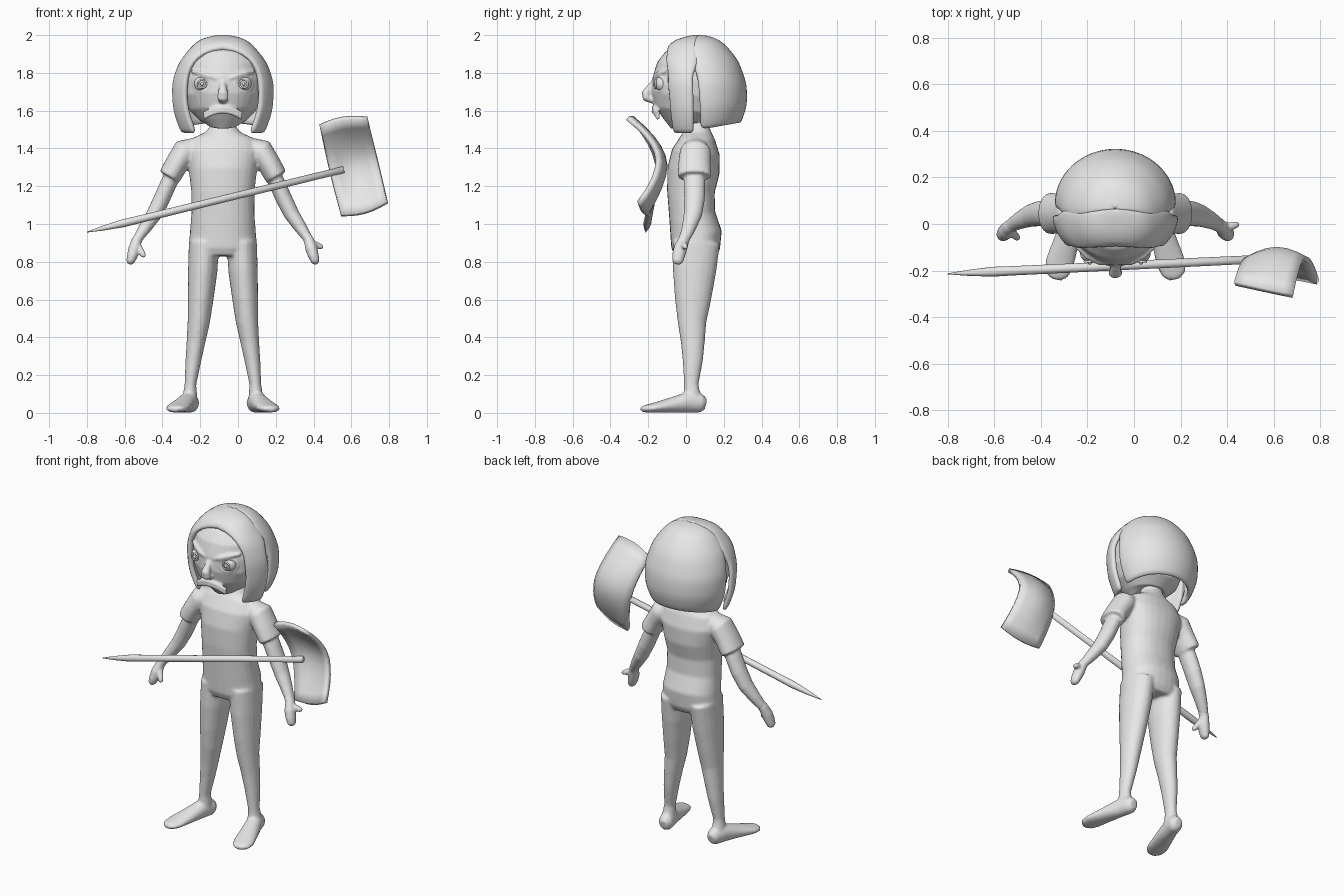
import bpy, bmesh, math
from mathutils import Vector

if "Cube" in bpy.data.objects:
    bpy.data.objects.remove(bpy.data.objects["Cube"])

CX = -0.08  # the figure stands slightly left of the origin
grey = bpy.data.materials.new("plain_grey")
grey.diffuse_color = (0.8, 0.8, 0.8, 1)
grey.use_nodes = True
grey.node_tree.nodes["Principled BSDF"].inputs["Base Color"].default_value = grey.diffuse_color


def finish(name, bm, x=CX):
    me = bpy.data.meshes.new(name)
    bm.to_mesh(me)
    bm.free()
    me.shade_smooth()
    me.materials.append(grey)
    ob = bpy.data.objects.new(name, me)
    ob.location.x = x
    bpy.context.collection.objects.link(ob)
    return ob


def tube(bm, path, ref=(0, 1, 0), n=20, power=1.0):
    """Closed tube through (x, y, z, side radius, radius along ref)."""
    pts = [Vector(p[:3]) for p in path]
    rings = []
    for i, p in enumerate(path):
        t = (pts[min(i + 1, len(pts) - 1)] - pts[max(i - 1, 0)]).normalized()
        b = Vector(ref)
        b = (b - t * b.dot(t)).normalized()
        a = b.cross(t)
        ring = []
        for k in range(n):
            c, s = math.cos(2 * math.pi * k / n), math.sin(2 * math.pi * k / n)
            c, s = (math.copysign(abs(v) ** power, v) for v in (c, s))
            ring.append(bm.verts.new(pts[i] + a * c * p[3] + b * s * p[4]))
        rings.append(ring)
    faces = [bm.faces.new(rings[0]), bm.faces.new(rings[-1][::-1])]
    for r, q in zip(rings, rings[1:]):
        for k in range(n):
            m = (k + 1) % n
            faces.append(bm.faces.new((r[k], q[k], q[m], r[m])))
    bmesh.ops.recalc_face_normals(bm, faces=faces)


def slices(rows):
    """Horizontal slices (z, half width, front y, back y) to a tube path."""
    return [(0, (f + b) / 2, z, w, (b - f) / 2) for z, w, f, b in rows]


def fuse(ob, voxel, smooth):
    m = ob.modifiers.new("fuse", 'REMESH')
    m.mode, m.voxel_size, m.use_smooth_shade = 'VOXEL', voxel, True
    m = ob.modifiers.new("soften", 'SMOOTH')
    m.factor, m.iterations = 0.5, smooth


def grid(name, nu, nv, fn, x=CX):
    bm = bmesh.new()
    v = [[bm.verts.new(fn(i / nu, j / nv)) for j in range(nv + 1)] for i in range(nu + 1)]
    for i in range(nu):
        for j in range(nv):
            bm.faces.new((v[i][j], v[i][j + 1], v[i + 1][j + 1], v[i + 1][j]))
    return finish(name, bm, x)


def interp(table, z):
    for a, b in zip(table, table[1:]):
        if z <= b[0]:
            f = max(0, (z - a[0]) / (b[0] - a[0]))
            return [p + (q - p) * f for p, q in zip(a[1:], b[1:])]
    return list(table[-1][1:])


# Body: torso, legs, feet, sleeves and arms fused into one skin
bm = bmesh.new()
tube(bm, slices([(1.6, .06, 0, .12), (1.52, .065, 0, .12), (1.485, .095, -.015, .135),
                 (1.45, .17, -.035, .155), (1.38, .2, -.075, .18), (1.28, .18, -.1, .178),
                 (1.17, .167, -.1, .152), (1.05, .167, -.09, .155), (.95, .175, -.083, .19),
                 (.87, .182, -.078, .18), (.83, .16, -.06, .16)]), power=.9, n=28)
for s in (-1, 1):
    tube(bm, [(s * x, y, z, a, b) for x, y, z, a, b in [
        (.1, .055, .9, .08, .125), (.107, .045, .75, .078, .115), (.118, .037, .6, .068, .096),
        (.128, .032, .48, .059, .076), (.142, .036, .38, .05, .064), (.156, .036, .28, .042, .054),
        (.172, .028, .15, .031, .038), (.175, .035, .06, .042, .05)]])
    tube(bm, [(s * x, y, z, a, b) for x, y, z, a, b in [
        (.165, .105, .045, .025, .03), (.167, .08, .051, .043, .05), (.185, .01, .056, .048, .055),
        (.212, -.08, .041, .056, .04), (.24, -.17, .027, .063, .026), (.252, -.215, .022, .052, .02),
        (.258, -.238, .02, .025, .012)]], ref=(0, 0, 1))
    tube(bm, [(s * x, y, z, a, b) for x, y, z, a, b in [
        (.14, .05, 1.41, .05, .06), (.2, .05, 1.385, .07, .083),
        (.243, .045, 1.32, .062, .086), (.283, .045, 1.25, .06, .09)]])
    tube(bm, [(s * x, y, z, a, b) for x, y, z, a, b in [
        (.23, .045, 1.33, .04, .05), (.285, .045, 1.22, .044, .057), (.325, .045, 1.13, .044, .055),
        (.365, .036, 1.05, .041, .049), (.412, .015, .98, .034, .038), (.452, -.008, .92, .025, .029)]])
fuse(finish("body", bm), .009, 4)

# Hands: a mitten of fingers and a thumb, thumbs differ per side
for side, s, thumb in (("left", -1, (.415, -.065, .825)), ("right", 1, (.53, .0, .875))):
    bm = bmesh.new()
    tube(bm, [(s * x, y, z, a, b) for x, y, z, a, b in [
        (.435, .0, .945, .026, .03), (.455, -.012, .915, .027, .03), (.468, -.03, .87, .032, .036),
        (.48, -.04, .83, .028, .034), (.49, -.045, .8, .022, .028), (.493, -.047, .787, .01, .014)]])
    p, q = Vector((s * .46, -.02, .9)), Vector((s * thumb[0], thumb[1], thumb[2]))
    tube(bm, [(*p.lerp(q, f), r, r) for f, r in ((0, .02), (.5, .018), (.85, .015), (1, .008))], n=12)
    fuse(finish(side + "_hand", bm), .006, 3)

# Head with nose, angry brows, eye rims and frowning lips
bm = bmesh.new()
tube(bm, slices([(1.525, .08, -.08, .1), (1.545, .12, -.12, .13), (1.6, .175, -.165, .2),
                 (1.68, .207, -.182, .22), (1.76, .214, -.178, .235), (1.85, .2, -.152, .22),
                 (1.91, .155, -.11, .18), (1.945, .09, -.05, .12)]), n=32)
tube(bm, [(0, -.15, 1.77, .016, .015), (0, -.185, 1.73, .018, .018), (0, -.212, 1.69, .028, .024),
          (0, -.212, 1.67, .03, .022), (0, -.17, 1.65, .02, .015)])


def face_y(x):
    return .03 - .208 * math.sqrt(max(0, 1 - (x / .216) ** 2))


lips = ((.004, .012), (-.016, .012))
for dz, r in lips:
    row = []
    for k in range(9):
        x = (k - 4) / 4 * .1
        row.append((x, face_y(x) + .008, 1.612 - 3.4 * x * x + dz, r, r))
    tube(bm, row, ref=(0, 0, 1), n=10)
for s in (-1, 1):
    tube(bm, [(s * x, face_y(x) + .004, z, r, r) for x, z, r in (
        (.03, 1.768, .008), (.07, 1.783, .014), (.12, 1.8, .013), (.165, 1.808, .008))],
        ref=(0, 0, 1), n=10)
    ring = []
    for k in range(17):
        t = 2 * math.pi * k / 16
        x = .11 + .046 * math.cos(t)
        ring.append((s * x, face_y(x) + .002, 1.742 + .04 * math.sin(t), .007, .007))
    tube(bm, ring, n=8)
fuse(finish("head", bm), .007, 3)

# Eyes: ball, iris ring and pupil
for s, side in ((-1, "left"), (1, "right")):
    x = CX + s * .11
    parts = []
    bpy.ops.mesh.primitive_uv_sphere_add(segments=20, ring_count=12, radius=.042, location=(x, -.124, 1.742))
    parts.append((bpy.context.object, "eyeball"))
    bpy.ops.mesh.primitive_torus_add(major_radius=.022, minor_radius=.005, major_segments=20, minor_segments=8,
                                     location=(x, -.161, 1.742), rotation=(math.pi / 2, 0, 0))
    parts.append((bpy.context.object, "iris"))
    bpy.ops.mesh.primitive_uv_sphere_add(segments=12, ring_count=8, radius=.009, location=(x, -.165, 1.742))
    parts.append((bpy.context.object, "pupil"))
    for ob, label in parts:
        ob.name = f"{side}_{label}"
        ob.data.shade_smooth()
        ob.data.materials.append(grey)

# Hair: a bob with two front locks over a back shell
SHAPE = [(1.47, .212, -.105, .29), (1.6, .258, -.14, .325), (1.74, .264, -.155, .323),
         (1.86, .228, -.152, .282), (1.94, .17, -.108, .22), (1.98, .12, -.05, .17),
         (1.997, .06, .01, .12), (2.003, .001, .064, .066)]
OPENING = [(1.47, .15), (1.52, .168), (1.6, .196), (1.7, .206), (1.8, .193), (1.86, .165),
           (1.91, .11), (1.945, 0), (2.01, 0)]
LEVELS = [1.475, 1.53, 1.6, 1.67, 1.74, 1.8, 1.86, 1.91, 1.945, 1.975, 1.99, 2.0, 2.003]


def hair_point(z, a, grow):
    w, f, b = interp(SHAPE, z)
    c, s = math.cos(a), math.sin(a)
    e = .75 if c > 0 else 1
    x = (w + grow) * abs(s) ** e
    y = (f + b) / 2 - math.copysign(abs(c) ** e, c) * (b - f) / 2
    if abs(a - math.pi) < 1e-4 or a < 1e-4:
        x = 0
    lift = max(0, 1.75 - z) / .28 * (.02 + .035 * max(0, -c)) if grow == 0 else 0
    return (x, y, z + lift)


def lock(u, v):
    z = LEVELS[round(u * 12)]
    w = interp(SHAPE, z)[0]
    start = math.asin(min(1, (interp(OPENING, z)[0] / w)) ** (1 / .75))
    end = math.radians(interp([(1.47, 80), (1.8, 84), (1.87, 92), (2.01, 92)], z)[0])
    return hair_point(z, start + (end - start) * v, .012 * min(1, max(.01, (1.9 - z) / .1)) * v + 1e-6)


def back(u, v):
    z = LEVELS[round(u * 12)]
    start = math.radians(interp([(1.47, 88), (1.8, 88), (1.87, 84), (2.01, 84)], z)[0])
    return hair_point(z, start + (math.pi - start) * v, 0)


for name, fn, n in (("front_hair", lock, 6), ("back_hair", back, 8)):
    ob = grid(name, 12, n, fn)
    ob.modifiers.new("mirror", 'MIRROR')
    m = ob.modifiers.new("thickness", 'SOLIDIFY')
    m.thickness, m.offset = .03, -1
    m = ob.modifiers.new("round", 'SUBSURF')
    m.levels = m.render_levels = 1

# Shovel handle with a pointed end
bm = bmesh.new()
p, q = Vector((-.8, -.214, .957)), Vector((.56, -.15, 1.288))
tube(bm, [(*p.lerp(q, f), r, r) for f, r in
          ((0, .002), (.06, .012), (.14, .021), (.2, .02), (1, .018))], n=12)
finish("shovel_handle", bm, 0)


# Shovel blade: wide scoop, edges curling to the front
def blade(u, v):
    t = 2 * v - 1
    lo = Vector((.545 + .245 * u, 0, 1.045 + .07 * u))
    hi = Vector((.432 + .25 * u, 0, 1.52 + .04 * u))
    pos = lo.lerp(hi, v)
    bow = .02 * math.sin(math.pi * u)
    pos += (hi - lo).normalized() * bow * t
    mid = -.15 + .04 * math.sin(math.pi * u)
    edge = (-.255 - .055 * u) if t > 0 else (-.205 - .045 * u)
    pos.y = mid + (edge - mid) * abs(t) ** 1.8
    return pos


ob = grid("shovel_blade", 6, 10, blade, 0)
m = ob.modifiers.new("thickness", 'SOLIDIFY')
m.thickness, m.offset = .024, 0
for ob in bpy.data.objects:
    if ob.name == "shovel_blade":
        bpy.context.view_layer.objects.active = ob
        ob.select_set(True)
        bpy.ops.object.shade_smooth_by_angle(angle=math.radians(40))
